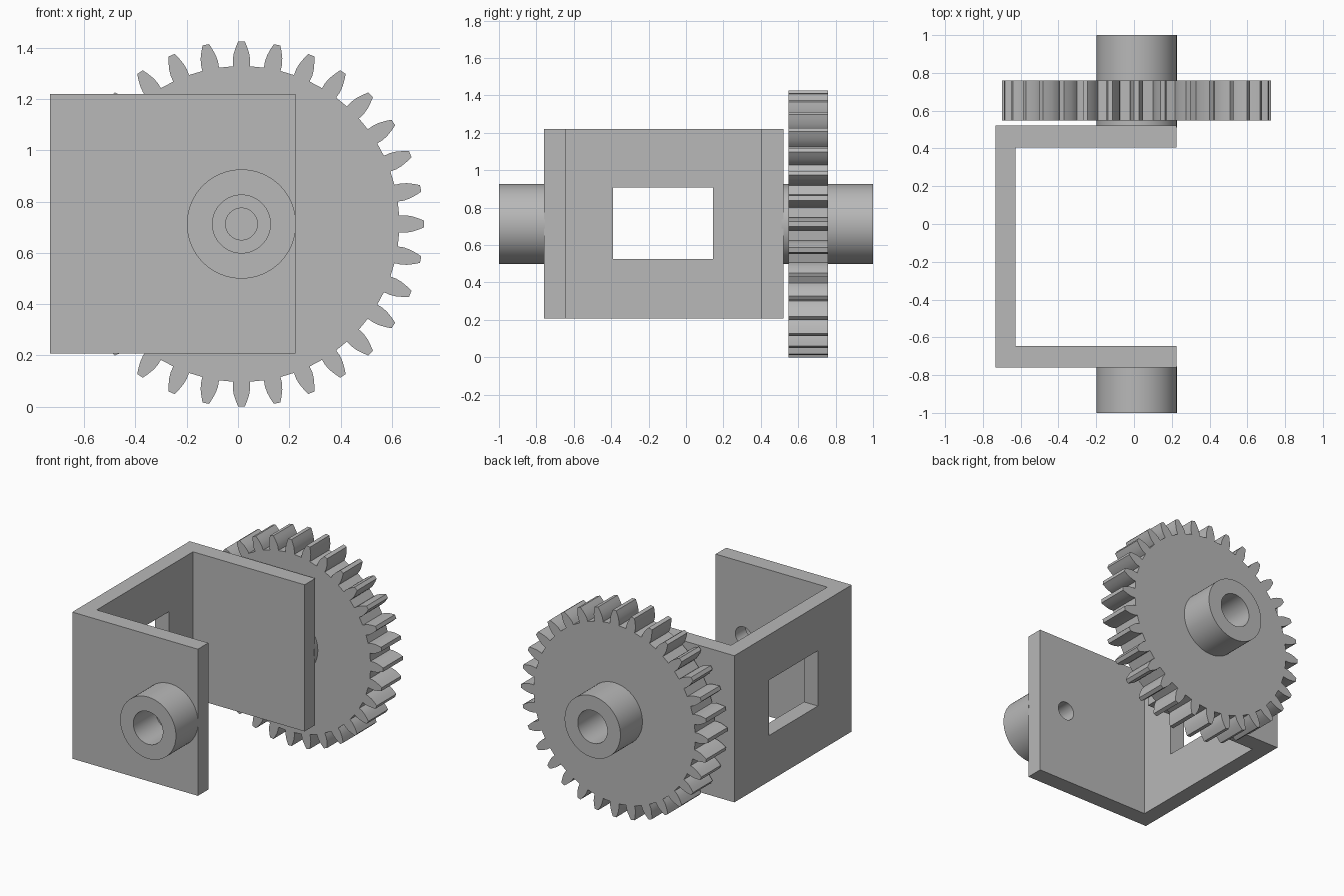
import bpy, bmesh
from math import sin, cos, tau, pi, radians
from mathutils import Matrix

cube = bpy.data.objects.get("Cube")
if cube:
    bpy.data.objects.remove(cube)

AXIS_X, AXIS_Z = 0.0135, 0.7125      # shared shaft axis, running along y
BOSS_R, BORE_R, SCREW_R = 0.213, 0.113, 0.062
FRONT, BACK = -0.759, 0.521          # outer faces of the bracket arms
TEETH = 32

grey = bpy.data.materials.new("plain grey")
grey.use_nodes = True
grey.diffuse_color = (0.48, 0.48, 0.48, 1)
grey.node_tree.nodes["Principled BSDF"].inputs["Base Color"].default_value = grey.diffuse_color


def finish(name, bm):
    bmesh.ops.recalc_face_normals(bm, faces=bm.faces[:])
    mesh = bpy.data.meshes.new(name)
    bm.to_mesh(mesh)
    bm.free()
    mesh.materials.append(grey)
    obj = bpy.data.objects.new(name, mesh)
    bpy.context.collection.objects.link(obj)
    return obj


def extrude(name, points, vector):
    """Solid made by sweeping a closed outline along a vector."""
    bm = bmesh.new()
    face = bm.faces.new([bm.verts.new(p) for p in points])
    swept = bmesh.ops.extrude_face_region(bm, geom=[face], use_keep_orig=True)
    moved = [g for g in swept["geom"] if isinstance(g, bmesh.types.BMVert)]
    bmesh.ops.translate(bm, verts=moved, vec=vector)
    return finish(name, bm)


def rod(name, radius, y0, y1):
    """Cylinder on the shaft axis."""
    bm = bmesh.new()
    place = Matrix.Translation((AXIS_X, (y0 + y1) / 2, AXIS_Z)) @ Matrix.Rotation(pi / 2, 4, "X")
    bmesh.ops.create_cone(bm, cap_ends=True, segments=64, radius1=radius,
                          radius2=radius, depth=y1 - y0, matrix=place)
    return finish(name, bm)


def combine(target, other, operation):
    """Boolean the other solid into the target and remove it."""
    other.hide_render = True
    mod = target.modifiers.new("Boolean", "BOOLEAN")
    mod.object, mod.operation, mod.solver = other, operation, "EXACT"
    bpy.context.view_layer.objects.active = target
    bpy.ops.object.modifier_apply(modifier=mod.name)
    bpy.data.objects.remove(other)


def smooth(obj):
    bpy.ops.object.select_all(action="DESELECT")
    obj.select_set(True)
    bpy.context.view_layer.objects.active = obj
    bpy.ops.object.shade_smooth_by_angle(angle=radians(25))


# U-shaped bracket, open towards +x
outer_x, inner_x, end_x = -0.734, -0.627, 0.225
inner_front, inner_back = -0.645, 0.405
outline = [(end_x, FRONT), (outer_x, FRONT), (outer_x, BACK), (end_x, BACK),
           (end_x, inner_back), (inner_x, inner_back),
           (inner_x, inner_front), (end_x, inner_front)]
bottom, top = 0.208, 1.22
bracket = extrude("bracket", [(x, y, bottom) for x, y in outline], (0, 0, top - bottom))

# Rectangular window in the bracket's side wall
window = [(-0.9, y, z) for y, z in ((-0.39, 0.525), (0.145, 0.525), (0.145, 0.907), (-0.39, 0.907))]
combine(bracket, extrude("window_cutter", window, (0.5, 0, 0)), "DIFFERENCE")

# Front arm: screw hole behind a wider bored boss
combine(bracket, rod("screw_cutter", SCREW_R, -0.9, -0.5), "DIFFERENCE")
front_boss = rod("front_boss", BOSS_R, -1, FRONT + 0.004)
combine(front_boss, rod("bore_cutter", BORE_R, -1.1, FRONT), "DIFFERENCE")
combine(front_boss, rod("screw_cutter", SCREW_R, -0.9, -0.5), "DIFFERENCE")

# Gear wheel: each tooth is a curved flank mirrored about its centre line
flank = [(0.615, 0.033), (0.64, 0.034), (0.665, 0.030), (0.69, 0.022), (0.7125, 0.013)]
tooth = [(r, -w) for r, w in flank] + [(r, w) for r, w in reversed(flank)]
rim = []
for i in range(TEETH):
    a = tau * i / TEETH
    rim += [(AXIS_X + r * cos(a) - w * sin(a), 0.547, AXIS_Z + r * sin(a) + w * cos(a))
            for r, w in tooth]
gear = extrude("gear", rim, (0, 0.213, 0))

# Hub through the gear, bored from the back
combine(gear, rod("gear_hub", BOSS_R, 0.51, 1), "UNION")
combine(gear, rod("bore_cutter", BORE_R, BACK + 0.002, 1.1), "DIFFERENCE")

for part in (bracket, front_boss, gear):
    smooth(part)
